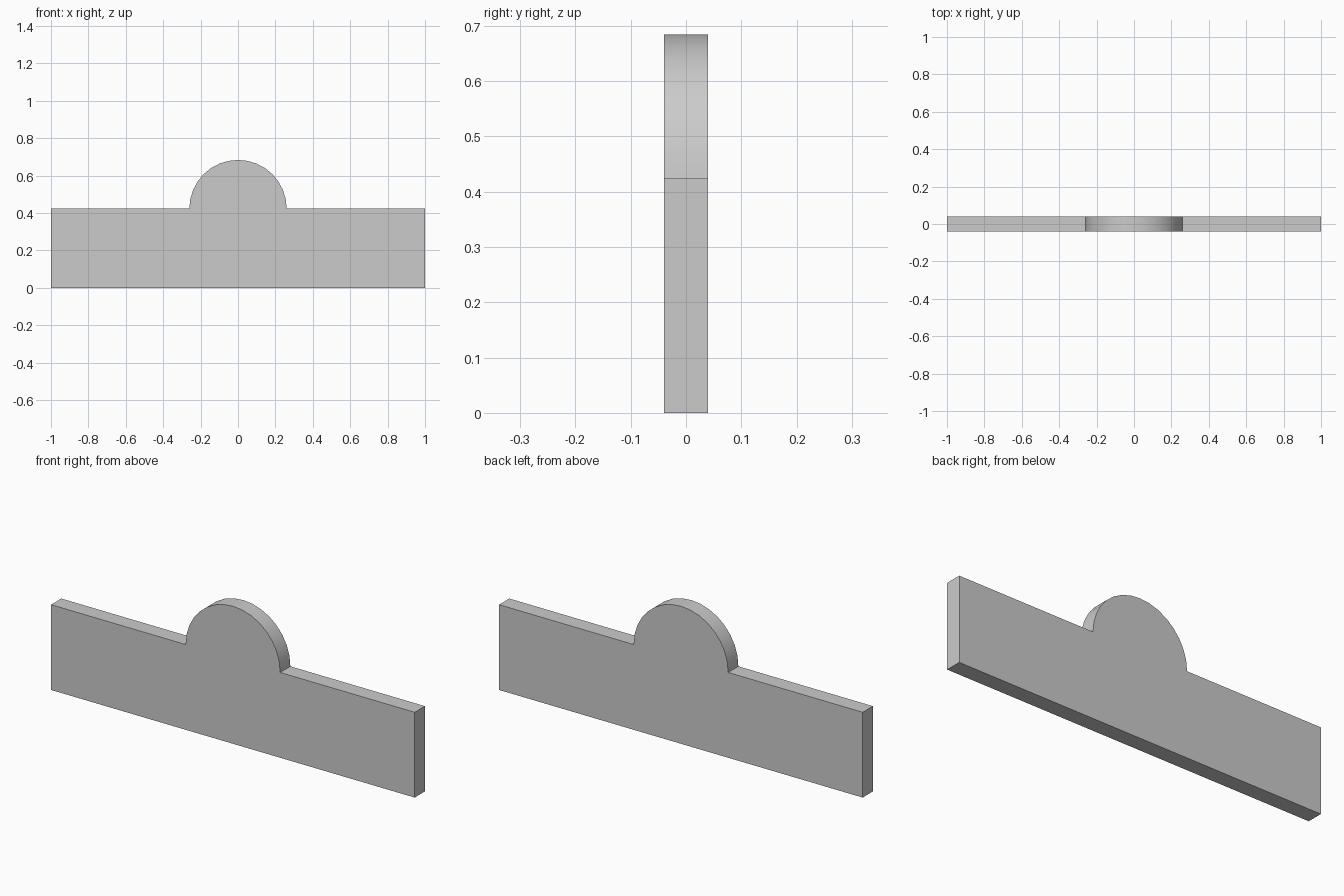
import bpy, bmesh
from math import cos, sin, pi, radians

if "Cube" in bpy.data.objects:
    bpy.data.objects.remove(bpy.data.objects["Cube"])

HALF_LENGTH, SHOULDER, RADIUS, THICKNESS = 1.0, 0.424, 0.26, 0.08
ARC_SEGMENTS = 16

# Outline: long plank with a half-round crest on its top edge
outline = [(-HALF_LENGTH, 0), (HALF_LENGTH, 0), (HALF_LENGTH, SHOULDER)]
for i in range(ARC_SEGMENTS + 1):
    a = pi * i / ARC_SEGMENTS
    outline.append((RADIUS * cos(a), SHOULDER + RADIUS * sin(a)))
outline.append((-HALF_LENGTH, SHOULDER))

# Extrude the outline from front to back
bm = bmesh.new()
front = bm.faces.new([bm.verts.new((x, -THICKNESS / 2, z)) for x, z in outline])
result = bmesh.ops.extrude_face_region(bm, geom=[front], use_keep_orig=True)
back = [v for v in result["geom"] if isinstance(v, bmesh.types.BMVert)]
bmesh.ops.translate(bm, verts=back, vec=(0, THICKNESS, 0))
bmesh.ops.recalc_face_normals(bm, faces=bm.faces)

mesh = bpy.data.meshes.new("arched_board")
bm.to_mesh(mesh)
bm.free()
board = bpy.data.objects.new("arched_board", mesh)
bpy.context.collection.objects.link(board)

# Smooth crest, crisp edges elsewhere
bpy.context.view_layer.objects.active = board
board.select_set(True)
bpy.ops.object.shade_smooth_by_angle(angle=radians(30))
